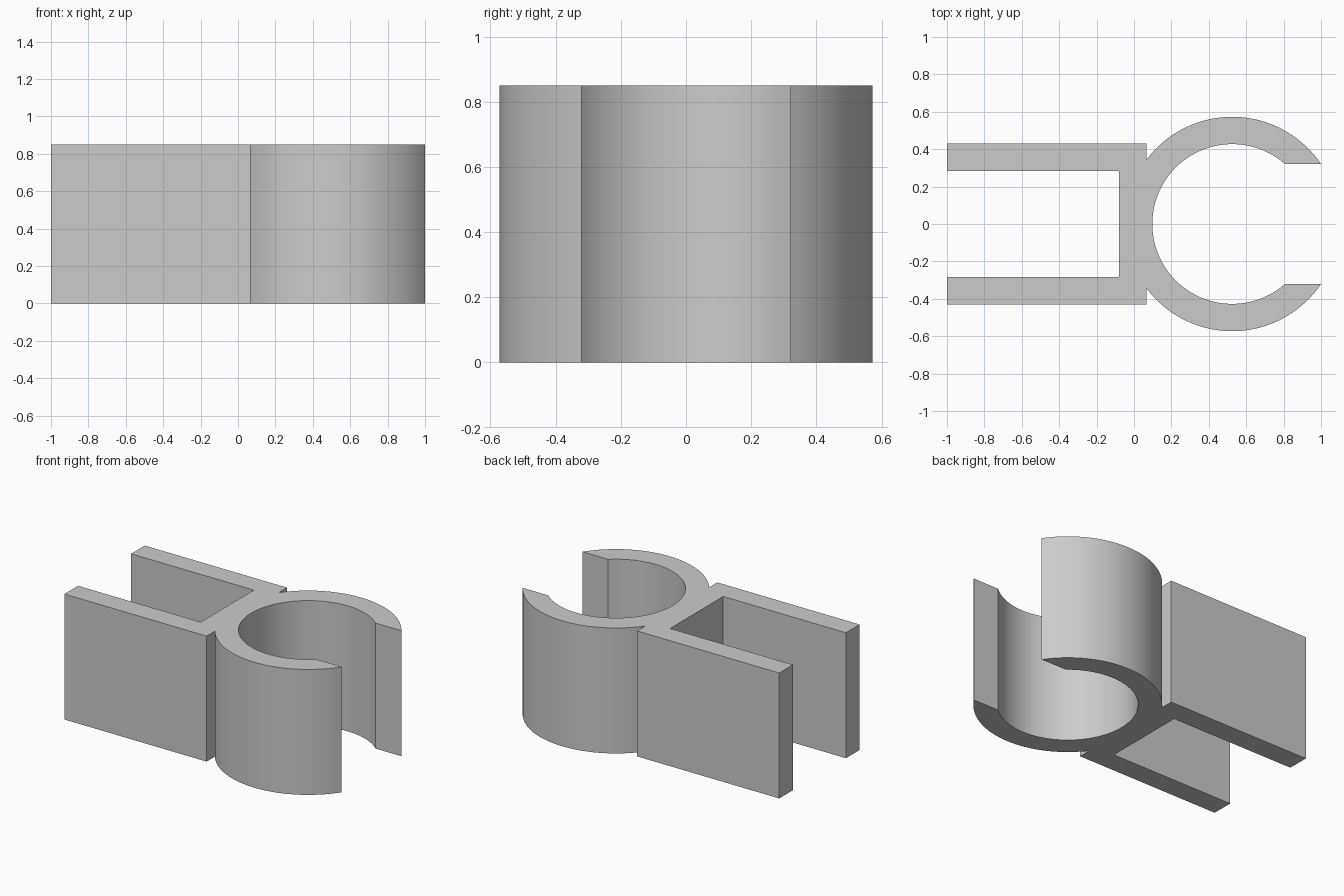
import bpy
import bmesh
from math import asin, atan2, cos, pi, radians, sin, sqrt

cube = bpy.data.objects.get("Cube")
if cube:
    bpy.data.objects.remove(cube, do_unlink=True)

HEIGHT = 0.85
CENTRE = 0.525             # ring centre on x
R_OUT, R_IN = 0.573, 0.427
MOUTH = 0.32               # half width of the ring opening
ARM_OUT, ARM_IN = 0.43, 0.284
WEB_LEFT, WEB_RIGHT = -0.08, 0.066


def arc(radius, start, end, steps):
    """Points along the ring, angles measured about its centre."""
    angles = [start + (end - start) * i / steps for i in range(steps + 1)]
    return [(CENTRE + radius * cos(a), radius * sin(a)) for a in angles]


# Half outline: fork slot, arm, outer ring, mouth edge, inner ring
join_angle = atan2(sqrt(R_OUT**2 - (CENTRE - WEB_RIGHT)**2), WEB_RIGHT - CENTRE)
half = [(WEB_LEFT, ARM_IN), (-1, ARM_IN), (-1, ARM_OUT), (WEB_RIGHT, ARM_OUT)]
half += arc(R_OUT, join_angle, asin(MOUTH / R_OUT), 40)
half += arc(R_IN, asin(MOUTH / R_IN), pi, 48)

# Mirror the half outline, sharing the point on the centre line
outline = half + [(x, -y) for x, y in reversed(half[:-1])]

# The slot-to-ring web joins the two halves into one closed profile
bm = bmesh.new()
profile = bm.faces.new([bm.verts.new((x, y, 0)) for x, y in outline])
top = bmesh.ops.extrude_face_region(bm, geom=[profile], use_keep_orig=True)["geom"]
bmesh.ops.translate(bm, vec=(0, 0, HEIGHT),
                    verts=[v for v in top if isinstance(v, bmesh.types.BMVert)])
bmesh.ops.recalc_face_normals(bm, faces=bm.faces)
mesh = bpy.data.meshes.new("pipe_clip")
bm.to_mesh(mesh)
bm.free()

clip = bpy.data.objects.new("pipe_clip", mesh)
bpy.context.collection.objects.link(clip)

# Plain grey plastic
grey = bpy.data.materials.new("plain_grey")
grey.use_nodes = True
colour = (0.6, 0.6, 0.6, 1)
grey.diffuse_color = colour
grey.node_tree.nodes["Principled BSDF"].inputs["Base Color"].default_value = colour
mesh.materials.append(grey)

bpy.context.view_layer.objects.active = clip
clip.select_set(True)
bpy.ops.object.shade_smooth_by_angle(angle=radians(30))
